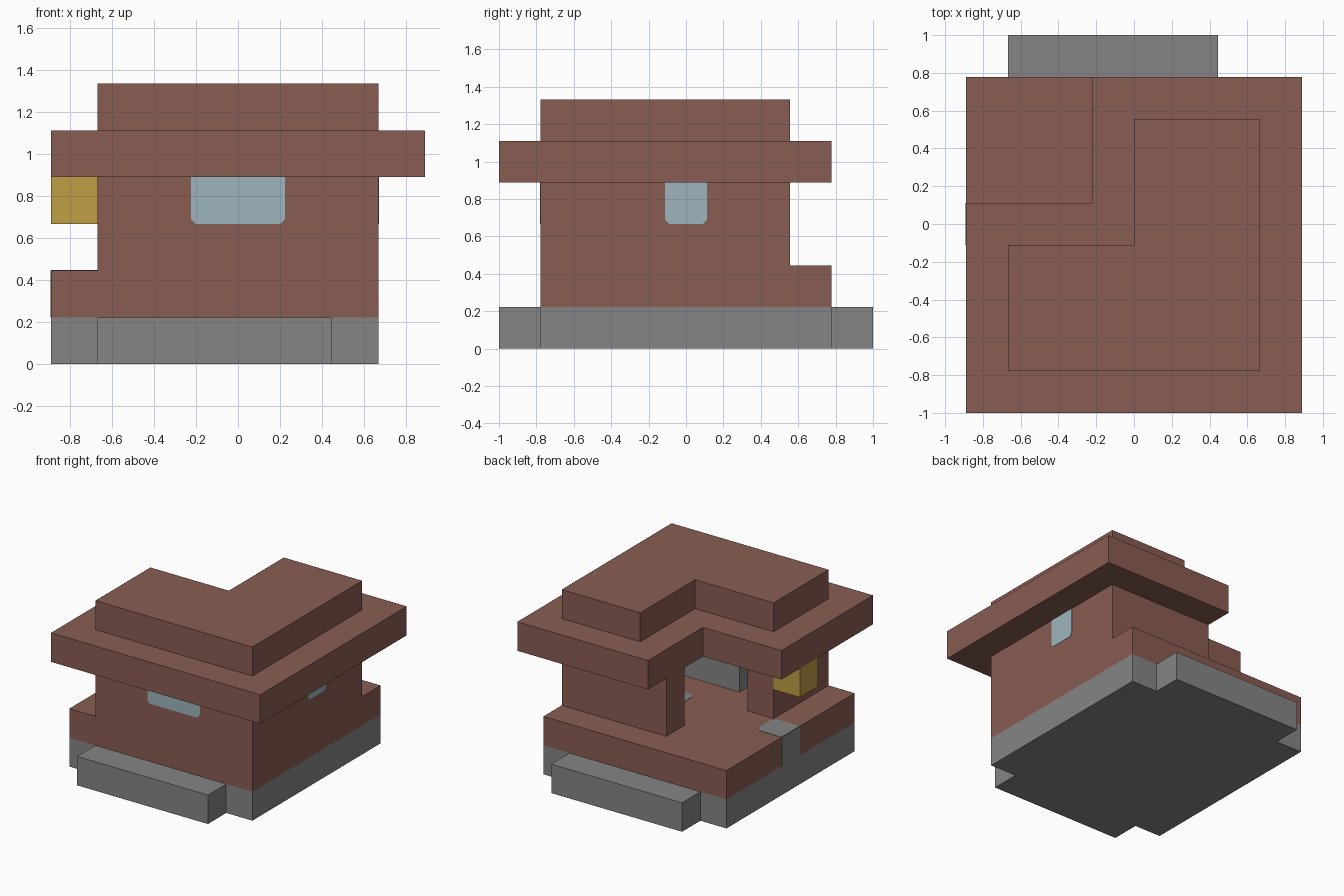
import bpy
import bmesh
from mathutils import Vector

cube = bpy.data.objects.get("Cube")
if cube:
    bpy.data.objects.remove(cube, do_unlink=True)

UNIT = 2 / 9      # one block
THIN = 0.012      # plate thickness, in blocks
X, Y, Z = Vector((1, 0, 0)), Vector((0, 1, 0)), Vector((0, 0, 1))


def material(name, rgb):
    mat = bpy.data.materials.new(name)
    mat.use_nodes = True
    color = (*rgb, 1)
    mat.diffuse_color = color
    bsdf = mat.node_tree.nodes["Principled BSDF"]
    bsdf.inputs["Base Color"].default_value = color
    bsdf.inputs["Roughness"].default_value = 0.9
    return mat


BROWN = material("brown_clay", (0.25, 0.11, 0.085))
GRAY = material("gray_stone", (0.235, 0.235, 0.235))
BLUE = material("pale_blue_glass", (0.34, 0.46, 0.51))
YELLOW = material("lamp_yellow", (0.52, 0.34, 0.06))


def prism(name, outline, origin, depth, mat, u=X, v=Y):
    """Extrude an outline drawn in the u-v plane along u x v."""
    bm = bmesh.new()
    verts = [bm.verts.new((Vector(origin) + u * a + v * b) * UNIT) for a, b in outline]
    face = bm.faces.new(verts)
    out = bmesh.ops.extrude_face_region(bm, geom=[face])
    moved = [g for g in out["geom"] if isinstance(g, bmesh.types.BMVert)]
    bmesh.ops.translate(bm, verts=moved, vec=u.cross(v) * depth * UNIT)
    bmesh.ops.recalc_face_normals(bm, faces=bm.faces)
    mesh = bpy.data.meshes.new(name)
    bm.to_mesh(mesh)
    bm.free()
    mesh.materials.append(mat)
    obj = bpy.data.objects.new(name, mesh)
    bpy.context.collection.objects.link(obj)
    return obj


def rect(x0, x1, y0, y1):
    return [(x0, y0), (x1, y0), (x1, y1), (x0, y1)]


def notched(x0, x1, y0, y1, nx, ny):
    """Rectangle with its back corner on the -x side cut away."""
    return [(x0, y0), (x1, y0), (x1, y1), (nx, y1), (nx, ny), (x0, ny)]


def clipped(w, h, c=0.1):
    """Panel with its two lower corners clipped."""
    return [(c, 0), (w - c, 0), (w, c), (w, h), (0, h), (0, c)]


# Stone base with a step at the front and back
base = [(-4, -3.5), (-3, -3.5), (-3, -4.5), (2, -4.5), (2, -3.5), (3, -3.5),
        (3, 3.5), (2, 3.5), (2, 4.5), (-3, 4.5), (-3, 3.5), (-4, 3.5)]
prism("stone_base", base, (0, 0, 0), 1, GRAY)

# Floor slab
prism("floor", rect(-4, 3, -3.5, 3.5), (0, 0, 1), 1, BROWN)

# Walls, open at the back corner
walls = [(-3, -3.5), (3, -3.5), (3, 2.5), (-1, 2.5), (-1, 1.5), (2, 1.5),
         (2, -2.5), (-2, -2.5), (-2, -0.5), (-3, -0.5)]
prism("walls", walls, (0, 0, 2), 2, BROWN)

# Two roof tiers
prism("lower_roof", notched(-4, 4, -4.5, 3.5, -1, 0.5), (0, 0, 4), 1, BROWN)
prism("upper_roof", notched(-3, 3, -3.5, 2.5, 0, -0.5), (0, 0, 5), 1, BROWN)

# Windows, outer and inner panes
prism("front_window_outside", clipped(2, 1), (-1, -3.5, 3), THIN, BLUE, X, Z)
prism("front_window_inside", clipped(2, 1), (1, -2.5, 3), THIN, BLUE, -X, Z)
prism("side_window_outside", clipped(1, 1), (3, -0.5, 3), THIN, BLUE, Y, Z)
prism("side_window_inside", clipped(1, 1), (2, 0.5, 3), THIN, BLUE, -Y, Z)

# Entrance threshold and floor tile
prism("threshold_riser", rect(0, 1, 0, 1), (-4, 0.5, 1), THIN, GRAY, -Y, Z)
prism("threshold_top", clipped(1, 1, 0.15), (-3, -0.5, 2), THIN, GRAY, Y, -X)
prism("floor_tile", clipped(1, 1, 0.15), (0, -0.5, 2), THIN, GRAY)

# Counter under the front window, and the hanging lamp by the entrance
prism("counter", rect(-1, 2, -2.5, -1.5), (0, 0, 2), 1, GRAY)
prism("lamp", rect(-4, -3, -1.5, -0.5), (0, 0, 3), 1, YELLOW)
